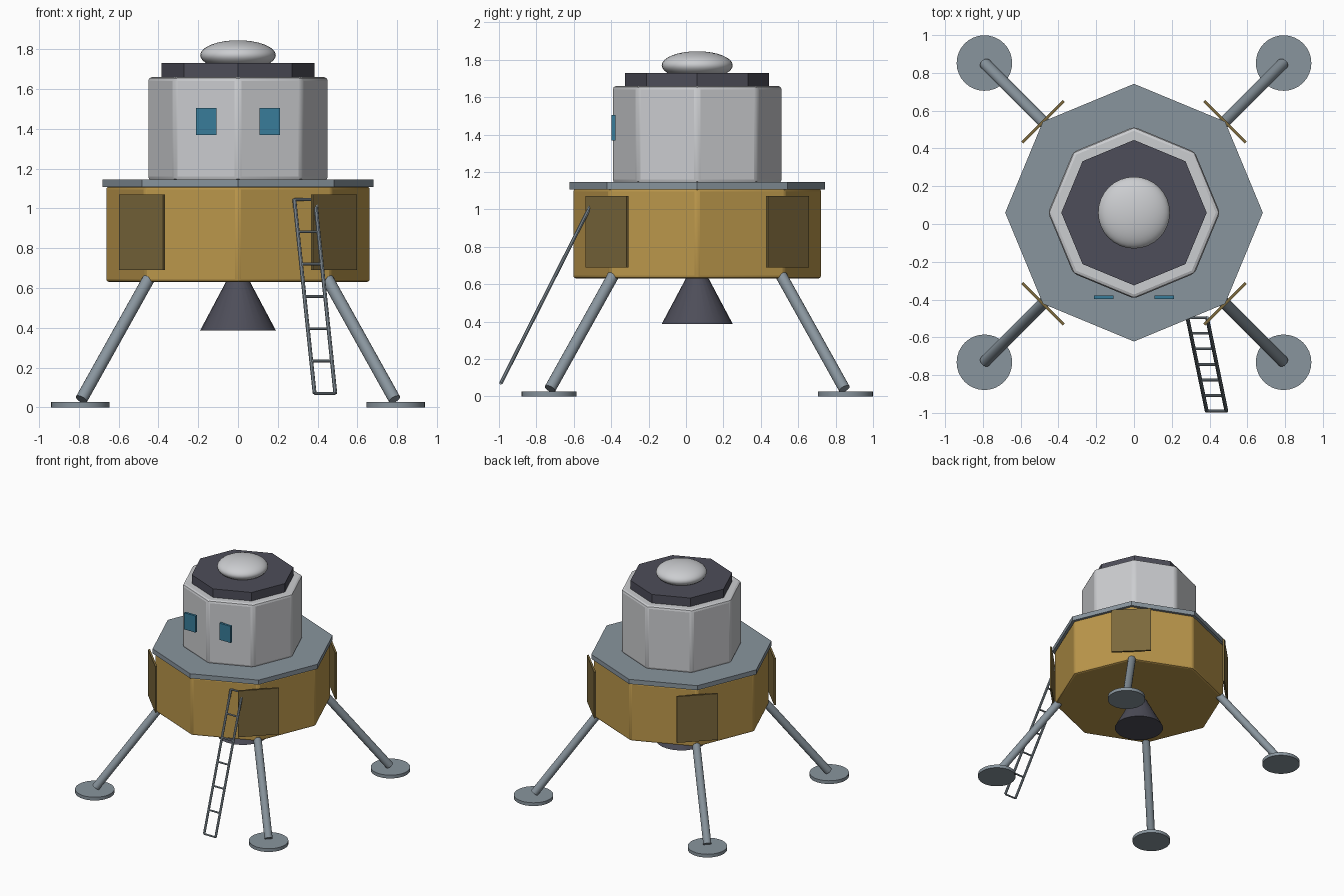
import bpy, math
from mathutils import Vector

if "Cube" in bpy.data.objects:
    bpy.data.objects.remove(bpy.data.objects["Cube"])

CY = 0.06  # centre of the craft in y; the ladder reaches further forward


def material(name, rgb):
    m = bpy.data.materials.new(name)
    m.diffuse_color = (*rgb, 1)
    m.use_nodes = True
    m.node_tree.nodes["Principled BSDF"].inputs["Base Color"].default_value = m.diffuse_color
    return m


gold = material("gold foil", (0.50, 0.31, 0.07))
bronze = material("dark bronze", (0.20, 0.14, 0.045))
white = material("light grey", (0.60, 0.61, 0.63))
steel = material("steel grey", (0.25, 0.30, 0.34))
dark = material("dark slate", (0.075, 0.075, 0.10))
glass = material("blue glass", (0.04, 0.20, 0.32))


def finish(name, mat, smooth=True):
    o = bpy.context.object
    o.name = name
    o.data.materials.append(mat)
    if smooth:
        bpy.ops.object.shade_smooth_by_angle(angle=math.radians(30))
    return o


def bevel(o, width):
    m = o.modifiers.new("bevel", 'BEVEL')
    m.width, m.segments = width, 2
    bpy.ops.object.modifier_apply(modifier=m.name)
    bpy.ops.object.shade_smooth_by_angle(angle=math.radians(30))


def drum(name, r, z0, z1, mat, sides=8, top=None, x=0, y=CY):
    """Upright prism or cone with a corner on the x axis."""
    bpy.ops.mesh.primitive_cone_add(vertices=sides, radius1=r, radius2=r if top is None else top,
                                    depth=z1 - z0, location=(x, y, (z0 + z1) / 2))
    return finish(name, mat)


def rod(name, a, b, r, mat, sides=12):
    """Cylinder between two points."""
    a, b = Vector(a), Vector(b)
    bpy.ops.mesh.primitive_cylinder_add(vertices=sides, radius=r, depth=(b - a).length,
                                        location=(a + b) / 2,
                                        rotation=(b - a).to_track_quat('Z', 'Y').to_euler())
    return finish(name, mat)


def box(name, size, loc, mat, turn=0):
    bpy.ops.mesh.primitive_cube_add(size=1, location=loc, rotation=(0, 0, turn))
    o = finish(name, mat, False)
    o.scale = size
    return o


# Stacked octagonal stages
bevel(drum("descent_stage", 0.665, 0.63, 1.11, gold), 0.015)
drum("deck", 0.682, 1.107, 1.145, steel)
bevel(drum("ascent_stage", 0.455, 1.14, 1.66, white), 0.02)
drum("roof_plate", 0.385, 1.655, 1.73, dark)

# Domed hatch on the roof
bpy.ops.mesh.primitive_uv_sphere_add(segments=32, ring_count=16, radius=1, location=(0, CY, 1.77))
dome = finish("hatch_dome", white)
dome.scale = (0.19, 0.19, 0.075)

# Engine bell
drum("engine_bell", 0.19, 0.387, 0.66, dark, sides=24, top=0.045)

# Windows
for sx in (-1, 1):
    box("window", (0.102, 0.02, 0.137), (sx * 0.16, CY - 0.448, 1.437), glass)

# Legs, foot pads and corner panels
for sx in (-1, 1):
    for sy in (-1, 1):
        def at(d, z):
            return (sx * d, CY + sy * d, z)
        rod("leg", at(0.787, 0.04), at(0.43, 0.68), 0.031, steel, 16)
        drum("foot_pad", 0.147, 0, 0.027, steel, 32, x=sx * 0.792, y=CY + sy * 0.792)
        box("corner_panel", (0.31, 0.015, 0.38), at(0.482, 0.88), bronze, -sx * sy * math.pi / 4)

# Ladder
top, foot = Vector((0.335, -0.497, 1.045)), Vector((0.437, -0.99, 0.07))
half = Vector((0.052, 0, 0))
for s in (-1, 1):
    rod("ladder_rail", top + s * half, foot + s * half, 0.01, steel, 8)
for i in range(7):
    p = top.lerp(foot, i / 6)
    rod("ladder_rung", p - half, p + half, 0.007, steel, 8)
